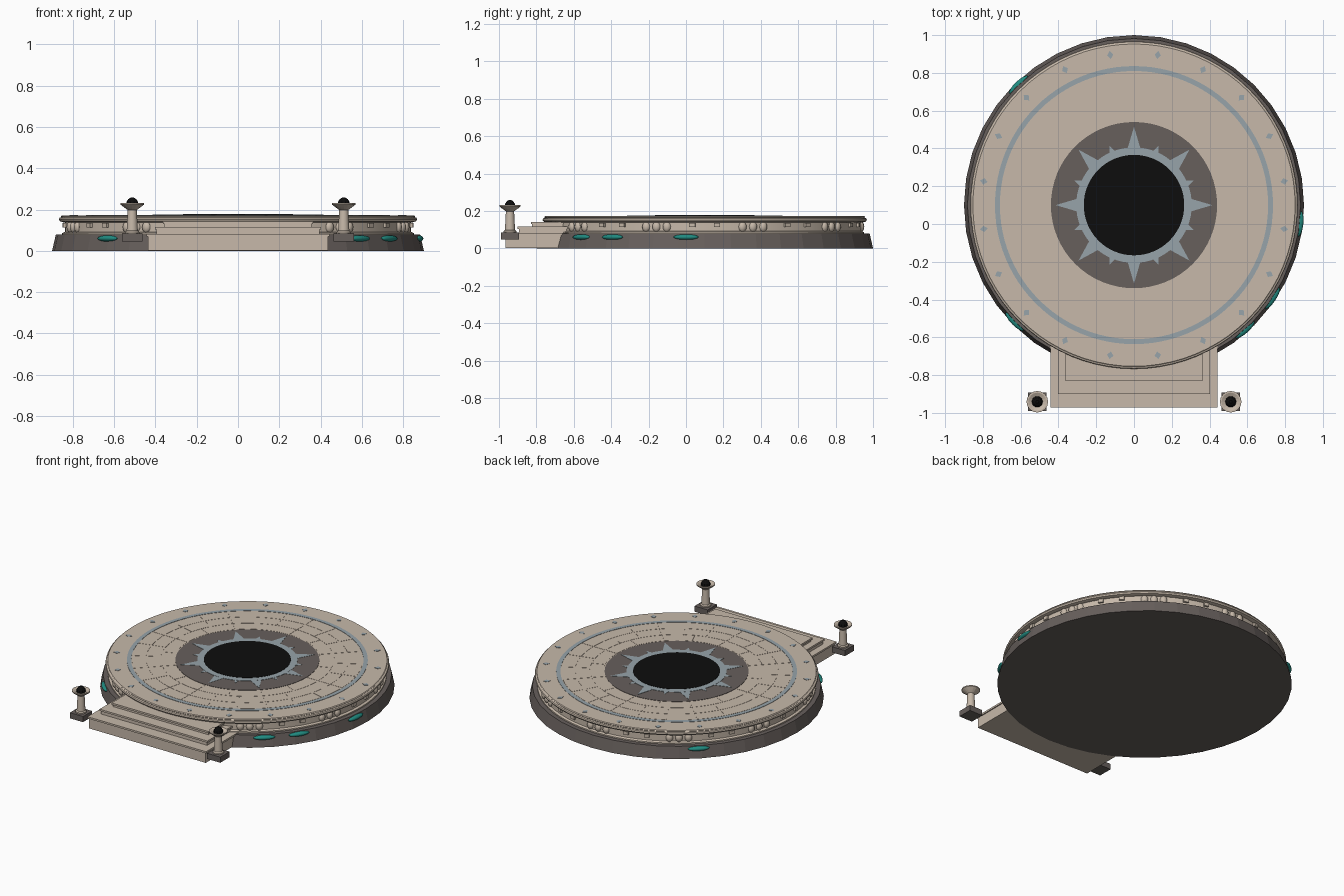
import bpy, bmesh, math
from math import sin, cos, pi, radians
from mathutils import Matrix, Vector

if "Cube" in bpy.data.objects:
    bpy.data.objects.remove(bpy.data.objects["Cube"])

CY = 0.1      # centre of the round platform in y
TOP = 0.172   # floor height


def mat(name, r, g, b):
    m = bpy.data.materials.new(name)
    m.diffuse_color = (r, g, b, 1)
    m.use_nodes = True
    m.node_tree.nodes["Principled BSDF"].inputs["Base Color"].default_value = m.diffuse_color
    return m


STONE = mat("pale_stone", 0.57, 0.485, 0.40)
DARK = mat("dark_stone", 0.135, 0.115, 0.107)
BLUE = mat("blue_grey_inlay", 0.31, 0.37, 0.40)
TEAL = mat("teal_gem", 0.015, 0.26, 0.22)
BLACK = mat("black", 0.004, 0.004, 0.004)


def finish(name, bm, material, smooth=None):
    bmesh.ops.recalc_face_normals(bm, faces=bm.faces)
    me = bpy.data.meshes.new(name)
    bm.to_mesh(me)
    bm.free()
    me.materials.append(material)
    ob = bpy.data.objects.new(name, me)
    bpy.context.collection.objects.link(ob)
    if smooth:
        bpy.context.view_layer.objects.active = ob
        ob.select_set(True)
        bpy.ops.object.shade_smooth_by_angle(angle=radians(smooth))
        ob.select_set(False)
    return ob


def lathe(name, profile, sides, material, at=(0, CY), smooth=None):
    """Solid of revolution from (radius, z) points, capped at both ends."""
    bm = bmesh.new()
    rings = [[bm.verts.new((at[0] + r * cos(2 * pi * i / sides),
                            at[1] + r * sin(2 * pi * i / sides), z))
              for i in range(sides)] for r, z in profile]
    for a, b in zip(rings, rings[1:]):
        for i in range(sides):
            j = (i + 1) % sides
            bm.faces.new((a[i], a[j], b[j], b[i]))
    bm.faces.new(rings[0][::-1])
    bm.faces.new(rings[-1])
    return finish(name, bm, material, smooth)


def prism(bm, pts, z0, z1):
    """Extrude a polygon given as (radius, angle) points about the platform centre."""
    lo, hi = ([bm.verts.new((r * cos(a), CY + r * sin(a), z)) for r, a in pts] for z in (z0, z1))
    n = len(pts)
    bm.faces.new(lo[::-1])
    bm.faces.new(hi)
    for i in range(n):
        j = (i + 1) % n
        bm.faces.new((lo[i], lo[j], hi[j], hi[i]))


def sector(bm, r0, r1, a0, a1, z0, z1, steps):
    arc = [a0 + (a1 - a0) * i / steps for i in range(steps + 1)]
    prism(bm, [(r0, a) for a in arc] + [(r1, a) for a in reversed(arc)], z0, z1)


def box(bm, x0, x1, y0, y1, z0, z1):
    m = Matrix.Translation(((x0 + x1) / 2, (y0 + y1) / 2, (z0 + z1) / 2)) @ \
        Matrix.Diagonal((x1 - x0, y1 - y0, z1 - z0, 1))
    bmesh.ops.create_cube(bm, size=1, matrix=m)


def on_rim(r, a, z, size):
    """Matrix placing a unit shape on the rim: local x radial, y along the rim."""
    return Matrix.Translation((r * cos(a), CY + r * sin(a), z)) @ \
        Matrix.Rotation(a, 4, 'Z') @ Matrix.Diagonal((*size, 1))


# round body: dark base, pale drum, rounded floor slab
lathe("base", [(0.90, 0), (0.882, 0.078)], 40, DARK)
lathe("drum", [(0.852, 0.07), (0.852, 0.086), (0.838, 0.092), (0.838, 0.145)], 80, STONE, smooth=30)
lathe("floor_slab", [(0.845, 0.138), (0.862, 0.143), (0.867, 0.152), (0.864, 0.160),
                     (0.855, 0.163), (0.858, 0.167), (0.853, TOP)], 80, STONE, smooth=30)

# floor tiles with thin joints
bm = bmesh.new()
for r0, r1, n in ((0.447, 0.527, 16), (0.532, 0.617, 24), (0.622, 0.705, 24)):
    for i in range(n):
        gap = 0.0025 / r0
        sector(bm, r0, r1, 2 * pi * i / n + gap, 2 * pi * (i + 1) / n - gap,
               TOP - 0.002, TOP + 0.0012, 4)
finish("floor_tiles", bm, STONE)

# blue ring and diamond inlays
bm = bmesh.new()
for i in range(4):
    sector(bm, 0.71, 0.736, i * pi / 2, (i + 1) * pi / 2, TOP - 0.002, TOP + 0.002, 24)
finish("floor_ring", bm, BLUE)
bm = bmesh.new()
for i in range(20):
    a = radians(9 + 18 * i)
    prism(bm, [(0.784, a), (0.805, a + 0.021), (0.826, a), (0.805, a - 0.021)],
          TOP - 0.002, TOP + 0.002)
finish("floor_diamonds", bm, BLUE)

# centre: dark disc, star, black pool
lathe("centre_disc", [(0.44, TOP - 0.002), (0.44, TOP + 0.002)], 64, DARK)
bm = bmesh.new()
for i in range(16):
    a = 2 * pi * i / 16
    tip, w = ((0.415, 0.13), (0.342, 0.075))[i % 2]
    prism(bm, [(0.29, a - w), (tip, a), (0.29, a + w)], TOP, TOP + 0.0035)
finish("star_points", bm, BLUE)
lathe("star_ring", [(0.306, TOP), (0.306, TOP + 0.004)], 64, BLUE)
lathe("black_pool", [(0.266, TOP), (0.266, TOP + 0.0055)], 64, BLACK)

# drum ornament: groups of three tongues, pairs of small blocks between
bm = bmesh.new()
for k in range(10):
    for d in (-4, 0, 4):
        a = radians(18 + 36 * k + d)
        bmesh.ops.create_uvsphere(bm, u_segments=10, v_segments=8, radius=1,
                                  matrix=on_rim(0.838, a, 0.115, (0.016, 0.022, 0.027)))
finish("drum_tongues", bm, STONE, smooth=40)
bm = bmesh.new()
for k in range(10):
    for d in (-4.5, 4.5):
        bmesh.ops.create_cube(bm, size=1, matrix=on_rim(
            0.838, radians(36 * k + d), 0.124, (0.026, 0.032, 0.022)))
finish("drum_blocks", bm, STONE)

# teal gems set in the base
bm = bmesh.new()
for deg in (-6.5, -34, -48.3, 224.3, 133.8):
    bmesh.ops.create_uvsphere(bm, u_segments=16, v_segments=8, radius=1, matrix=on_rim(
        0.882, radians(deg), 0.06, (0.02, 0.068, 0.015)))
finish("base_gems", bm, TEAL, smooth=50)

# front steps, each with an overhanging tread
bm = bmesh.new()
for half, front, z0, z1 in ((0.442, -0.972, 0.002, 0.082), (0.402, -0.90, 0.07, 0.116),
                            (0.362, -0.83, 0.10, 0.142)):
    box(bm, -half + 0.007, half - 0.007, front + 0.007, -0.56, z0, z1 - 0.012)
    box(bm, -half, half, front, -0.56, z1 - 0.012, z1)
finish("front_steps", bm, STONE)

# fire bowls on columns beside the steps
for side, x in (("left", -0.512), ("right", 0.512)):
    at = (x, -0.941)
    bm = bmesh.new()
    box(bm, x - 0.049, x + 0.049, at[1] - 0.049, at[1] + 0.049, 0.046, 0.084)
    finish(side + "_plinth", bm, DARK)
    lathe(side + "_column", [(0.034, 0.082), (0.034, 0.092), (0.027, 0.098), (0.022, 0.198),
                             (0.028, 0.203)], 16, STONE, at, 30)
    lathe(side + "_bowl", [(0.022, 0.198), (0.04, 0.211), (0.057, 0.224), (0.057, 0.231),
                           (0.048, 0.231), (0.03, 0.222)], 16, STONE, at)
    lathe(side + "_coals", [(0.03, 0.22), (0.027, 0.238), (0.02, 0.25), (0.008, 0.258)],
          10, BLACK, at)
